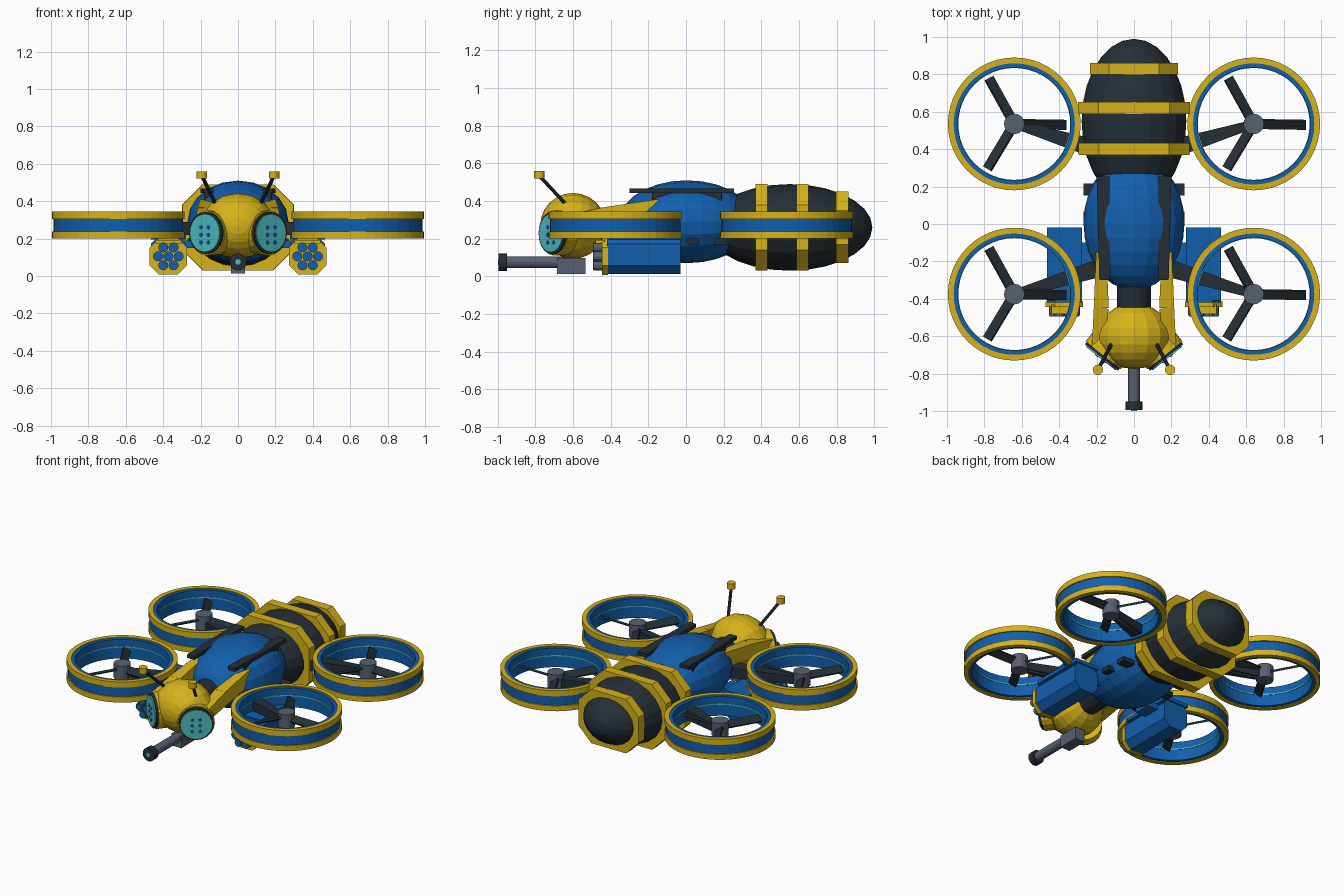
import bpy, bmesh, math
from mathutils import Matrix, Vector

if "Cube" in bpy.data.objects:
    bpy.data.objects.remove(bpy.data.objects["Cube"])


def material(name, rgb):
    m = bpy.data.materials.new(name)
    m.diffuse_color = (*rgb, 1)
    m.use_nodes = True
    m.node_tree.nodes["Principled BSDF"].inputs["Base Color"].default_value = m.diffuse_color
    return m


YELLOW = material("yellow", (0.68, 0.45, 0.01))
BLUE = material("blue", (0.006, 0.115, 0.42))
DARK = material("dark slate", (0.018, 0.028, 0.037))
GREY = material("steel grey", (0.095, 0.12, 0.165))
CYAN = material("cyan", (0.08, 0.52, 0.55))


def finish(name, bm, mat):
    bmesh.ops.recalc_face_normals(bm, faces=bm.faces)
    me = bpy.data.meshes.new(name)
    bm.to_mesh(me)
    bm.free()
    me.materials.append(mat)
    ob = bpy.data.objects.new(name, me)
    bpy.context.collection.objects.link(ob)
    return ob


def ellipsoid(name, centre, radii, mat, seg=20, rings=14):
    # poles lie along the body axis (y)
    bm = bmesh.new()
    bmesh.ops.create_uvsphere(bm, u_segments=seg, v_segments=rings, radius=1)
    bm.transform(Matrix.Translation(centre) @ Matrix.Diagonal((*radii, 1))
                 @ Matrix.Rotation(math.pi / 2, 4, 'X'))
    return finish(name, bm, mat)


def box(name, centre, size, mat, rot=None):
    bm = bmesh.new()
    bmesh.ops.create_cube(bm, size=1)
    bm.transform(Matrix.Translation(centre) @ (rot or Matrix()) @ Matrix.Diagonal((*size, 1)))
    return finish(name, bm, mat)


def rod(name, p, q, r, mat, seg=16):
    p, q = Vector(p), Vector(q)
    bm = bmesh.new()
    bmesh.ops.create_cone(bm, cap_ends=True, segments=seg, radius1=r, radius2=r, depth=(q - p).length)
    rot = (q - p).to_track_quat('Z', 'Y').to_matrix().to_4x4()
    bm.transform(Matrix.Translation((p + q) / 2) @ rot)
    return finish(name, bm, mat)


def beam(name, p, q, size_p, size_q, mat):
    # tapered bar; each size is (width across, height)
    p, q = Vector(p), Vector(q)
    side = (q - p).cross(Vector((0, 0, 1))).normalized()
    bm = bmesh.new()
    ends = []
    for c, (w, h) in ((p, size_p), (q, size_q)):
        ends.append([bm.verts.new(c + side * w / 2 * a + Vector((0, 0, h / 2 * b)))
                     for a, b in ((-1, -1), (1, -1), (1, 1), (-1, 1))])
    bm.faces.new(ends[0])
    bm.faces.new(ends[1])
    for i in range(4):
        j = (i + 1) % 4
        bm.faces.new((ends[0][i], ends[0][j], ends[1][j], ends[1][i]))
    return finish(name, bm, mat)


def chamfered(name, x, z, hw, hh, cut, y0, y1, mat):
    # eight-sided block running along y
    pts = []
    for sx, sz in ((1, 1), (-1, 1), (-1, -1), (1, -1)):
        pair = [(sx * hw, sz * (hh - cut)), (sx * (hw - cut), sz * hh)]
        pts += pair if sx * sz > 0 else pair[::-1]
    bm = bmesh.new()
    f = bm.faces.new([bm.verts.new((x + a, y0, z + b)) for a, b in pts])
    ext = bmesh.ops.extrude_face_region(bm, geom=[f], use_keep_orig=True)
    bmesh.ops.translate(bm, vec=(0, y1 - y0, 0),
                        verts=[v for v in ext["geom"] if isinstance(v, bmesh.types.BMVert)])
    return finish(name, bm, mat)


def ring(name, x, y, r0, r1, z0, z1, mat, seg=48):
    bm = bmesh.new()
    loops = []
    for i in range(seg):
        a = 2 * math.pi * i / seg
        loops.append([bm.verts.new((x + r * math.cos(a), y + r * math.sin(a), z))
                      for r, z in ((r0, z0), (r1, z0), (r1, z1), (r0, z1))])
    for i in range(seg):
        a, b = loops[i], loops[(i + 1) % seg]
        for k in range(4):
            m = (k + 1) % 4
            bm.faces.new((a[k], a[m], b[m], b[k]))
    return finish(name, bm, mat)


# Body
ellipsoid("abdomen", (0, 0.55, 0.26), (0.28, 0.44, 0.23), DARK)
for y, hw, hh, cut in ((0.40, 0.297, 0.23, 0.11), (0.62, 0.30, 0.23, 0.11), (0.83, 0.235, 0.19, 0.1)):
    chamfered("abdomen_band", 0, 0.26, hw, hh, cut, y - 0.032, y + 0.032, YELLOW)
ellipsoid("thorax", (0, 0.005, 0.29), (0.27, 0.36, 0.22), BLUE)
ellipsoid("head", (0, -0.6, 0.268), (0.2, 0.175, 0.175), YELLOW, 16, 12)
rod("neck", (0, -0.5, 0.26), (0, -0.28, 0.27), 0.09, DARK)

# Nose gun
box("gun_receiver", (0, -0.61, 0.055), (0.075, 0.15, 0.085), GREY)
rod("gun_barrel", (0, -0.96, 0.075), (0, -0.6, 0.075), 0.031, GREY)
rod("gun_muzzle", (0, -0.995, 0.075), (0, -0.95, 0.075), 0.046, DARK)
rod("muzzle_light", (0, -0.999, 0.075), (0, -0.99, 0.075), 0.015, CYAN)

for s in (-1, 1):
    # Eyes: cup, dark rim, lens and dots stacked along the outward direction
    n = Vector((s * 0.62, -0.78, 0.0)).normalized()
    across = Vector((-n.y, n.x, 0))
    eye = Vector((s * 0.165, -0.702, 0.23))
    rod("eye_cup", eye - n * 0.07, eye, 0.12, YELLOW, 20)
    rod("eye_rim", eye - n * 0.01, eye + n * 0.014, 0.113, DARK, 20)
    rod("eye_lens", eye, eye + n * 0.022, 0.102, CYAN, 20)
    for i in (-1, 1):
        for j in (-1, 0, 1):
            c = eye + across * 0.025 * i + Vector((0, 0, 0.04 * j - 0.01)) + n * 0.02
            rod("eye_dot", c, c + n * 0.006, 0.011, BLUE, 8)

    # Antennae
    rod("antenna", (s * 0.12, -0.64, 0.385), (s * 0.19, -0.775, 0.53), 0.01, DARK, 8)
    rod("antenna_tip", (s * 0.193, -0.78, 0.52), (s * 0.193, -0.78, 0.56), 0.028, YELLOW, 12)

    # Shoulder fairings and back rails
    beam("shoulder_fairing", (s * 0.175, -0.15, 0.355), (s * 0.175, -0.45, 0.315),
         (0.055, 0.11), (0.08, 0.10), YELLOW)
    beam("cheek_fairing", (s * 0.175, -0.45, 0.315), (s * 0.195, -0.65, 0.28),
         (0.08, 0.10), (0.06, 0.08), YELLOW)
    beam("back_rail", (s * 0.165, 0.255, 0.455), (s * 0.158, -0.3, 0.455),
         (0.07, 0.025), (0.055, 0.025), DARK)
    beam("rail_foot", (s * 0.165, 0.19, 0.43), (s * 0.16, -0.18, 0.43),
         (0.04, 0.06), (0.04, 0.06), DARK)
    for y in (0.035, 0.185):
        box("side_vent", (s * 0.225, y, 0.185), (0.09, 0.065, 0.03), DARK)

    # Side pods
    px = s * 0.372
    chamfered("pod_body", px, 0.115, 0.093, 0.103, 0.045, -0.42, -0.03, BLUE)
    box("pod_top_plate", (px, -0.215, 0.208), (0.186, 0.39, 0.024), BLUE)
    box("pod_bracket", (s * 0.25, -0.16, 0.17), (0.1, 0.12, 0.04), BLUE)
    chamfered("pod_collar", px, 0.105, 0.1, 0.098, 0.05, -0.445, -0.415, YELLOW)
    box("pod_hood", (px, -0.455, 0.183), (0.14, 0.05, 0.018), YELLOW)
    for k in range(7):
        a = math.pi / 3 * k
        d = 0 if k == 6 else 0.055
        bx, bz = px + d * math.cos(a), 0.105 + d * math.sin(a)
        rod("pod_tube", (bx, -0.49, bz), (bx, -0.44, bz), 0.027, GREY, 12)
        rod("pod_tube_cap", (bx, -0.495, bz), (bx, -0.488, bz), 0.024, BLUE, 12)

    # Rotors
    for label, y, root in (("front", -0.375, (0.15, -0.225)), ("rear", 0.535, (0.2, 0.40))):
        x = s * 0.64
        ring(label + "_duct", x, y, 0.302, 0.347, 0.205, 0.34, BLUE)
        ring(label + "_duct_lower_hoop", x, y, 0.324, 0.355, 0.2, 0.238, YELLOW)
        ring(label + "_duct_upper_hoop", x, y, 0.324, 0.355, 0.305, 0.345, YELLOW)
        ring(label + "_duct_light", x, y, 0.299, 0.306, 0.283, 0.291, CYAN)
        rod(label + "_hub", (x, y, 0.215), (x, y, 0.315), 0.055, GREY, 16)
        for k in range(3):
            turn = Matrix.Rotation(math.radians(120 * k - 1), 4, 'Z')
            c = Vector((x, y, 0.275)) + turn @ Vector((0.155, 0, 0))
            box(label + "_blade", c, (0.25, 0.055, 0.014), DARK,
                turn @ Matrix.Rotation(math.radians(32), 4, 'X'))
        beam(label + "_arm", (s * root[0], root[1], 0.255), (x, y, 0.25),
             (0.1, 0.075), (0.045, 0.05), DARK)
        rod(label + "_strut", (s * root[0], root[1] + 0.02, 0.235), (x, y, 0.235), 0.016, GREY, 8)
